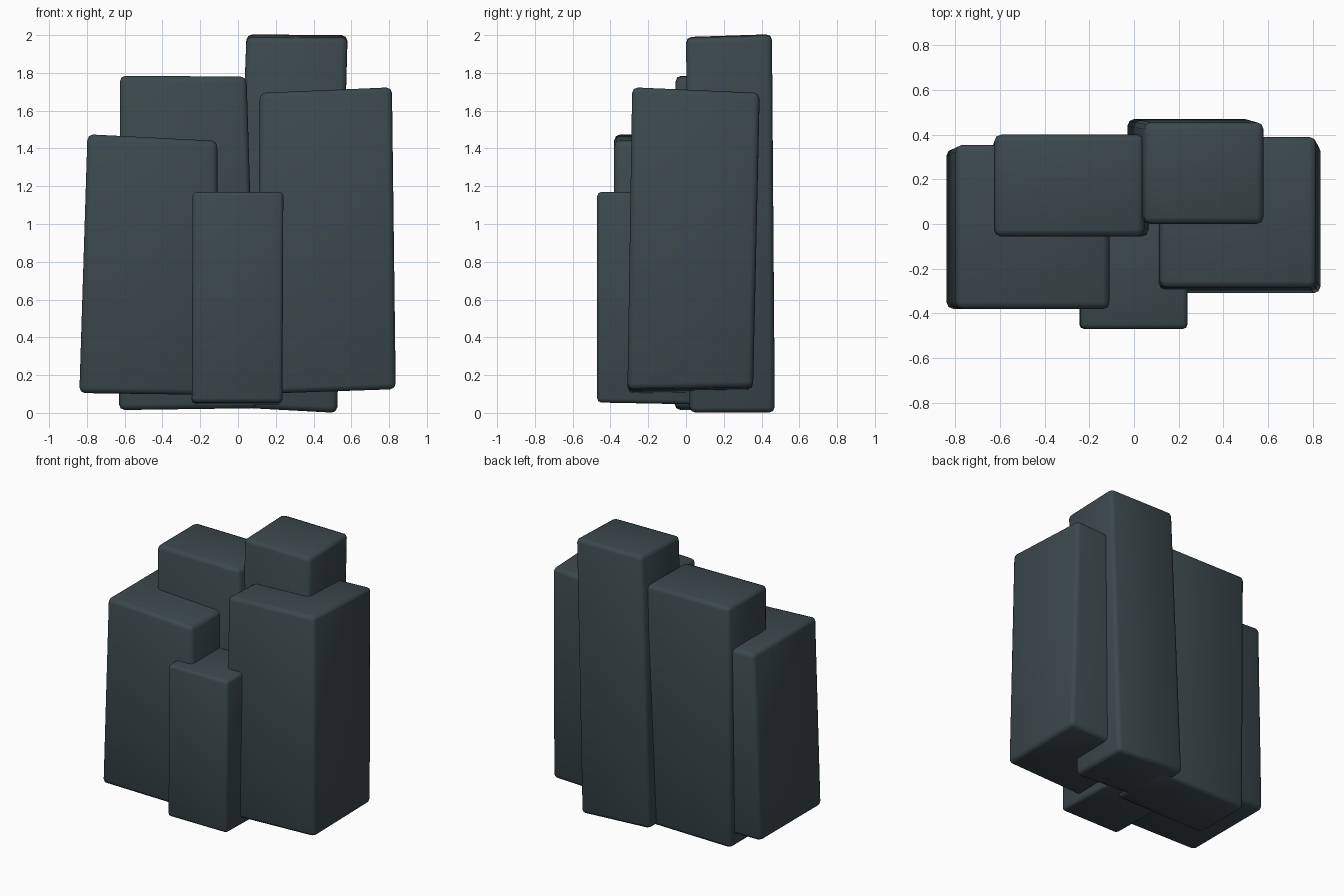
import bpy
import bmesh

if "Cube" in bpy.data.objects:
    bpy.data.objects.remove(bpy.data.objects["Cube"])

slate = bpy.data.materials.new("dark slate")
slate.diffuse_color = (0.045, 0.066, 0.074, 1)
slate.use_nodes = True
slate.node_tree.nodes["Principled BSDF"].inputs["Base Color"].default_value = slate.diffuse_color


def column(name, bottom, top, bevel=0.03):
    """Skewed stone block. bottom/top = (x0, x1, y0, y1, z, z slope in x, z slope in y)."""
    bm = bmesh.new()
    rings = []
    for x0, x1, y0, y1, z, sx, sy in (bottom, top):
        ring = []
        for i, j in ((0, 0), (1, 0), (1, 1), (0, 1)):
            ring.append(bm.verts.new(((x0, x1)[i], (y0, y1)[j], z + sx * i + sy * j)))
        rings.append(ring)
    low, high = rings
    bm.faces.new(low[::-1])
    bm.faces.new(high)
    for k in range(4):
        n = (k + 1) % 4
        bm.faces.new((low[k], low[n], high[n], high[k]))
    # worn, rounded edges
    bmesh.ops.bevel(bm, geom=bm.edges[:], offset=bevel, segments=2,
                    profile=0.5, affect='EDGES')
    for f in bm.faces:
        f.smooth = True
    me = bpy.data.meshes.new(name)
    bm.to_mesh(me)
    bm.free()
    me.materials.append(slate)
    ob = bpy.data.objects.new(name, me)
    bpy.context.collection.objects.link(ob)
    return ob


# tall column at the back right
column("back_right_column",
       (-0.03, 0.525, 0.02, 0.47, 0.03, -0.03, 0.0),
       (0.045, 0.58, 0.0, 0.455, 1.99, -0.005, 0.015))
# broad column at the back left
column("back_left_column",
       (-0.63, 0.10, -0.06, 0.385, 0.015, 0.01, 0.0),
       (-0.625, 0.045, -0.055, 0.40, 1.785, -0.005, 0.0))
# left column, leaning slightly inwards
column("left_column",
       (-0.84, -0.105, -0.38, 0.335, 0.105, -0.01, 0.0),
       (-0.797, -0.11, -0.38, 0.355, 1.475, -0.035, 0.0))
# right column
column("right_column",
       (0.10, 0.835, -0.31, 0.355, 0.10, 0.025, 0.01),
       (0.115, 0.815, -0.285, 0.39, 1.695, 0.03, -0.03))
# short column at the front
column("front_column",
       (-0.245, 0.235, -0.47, 0.05, 0.055, 0.0, -0.01),
       (-0.24, 0.24, -0.47, 0.05, 1.17, 0.0, 0.0), 0.022)
